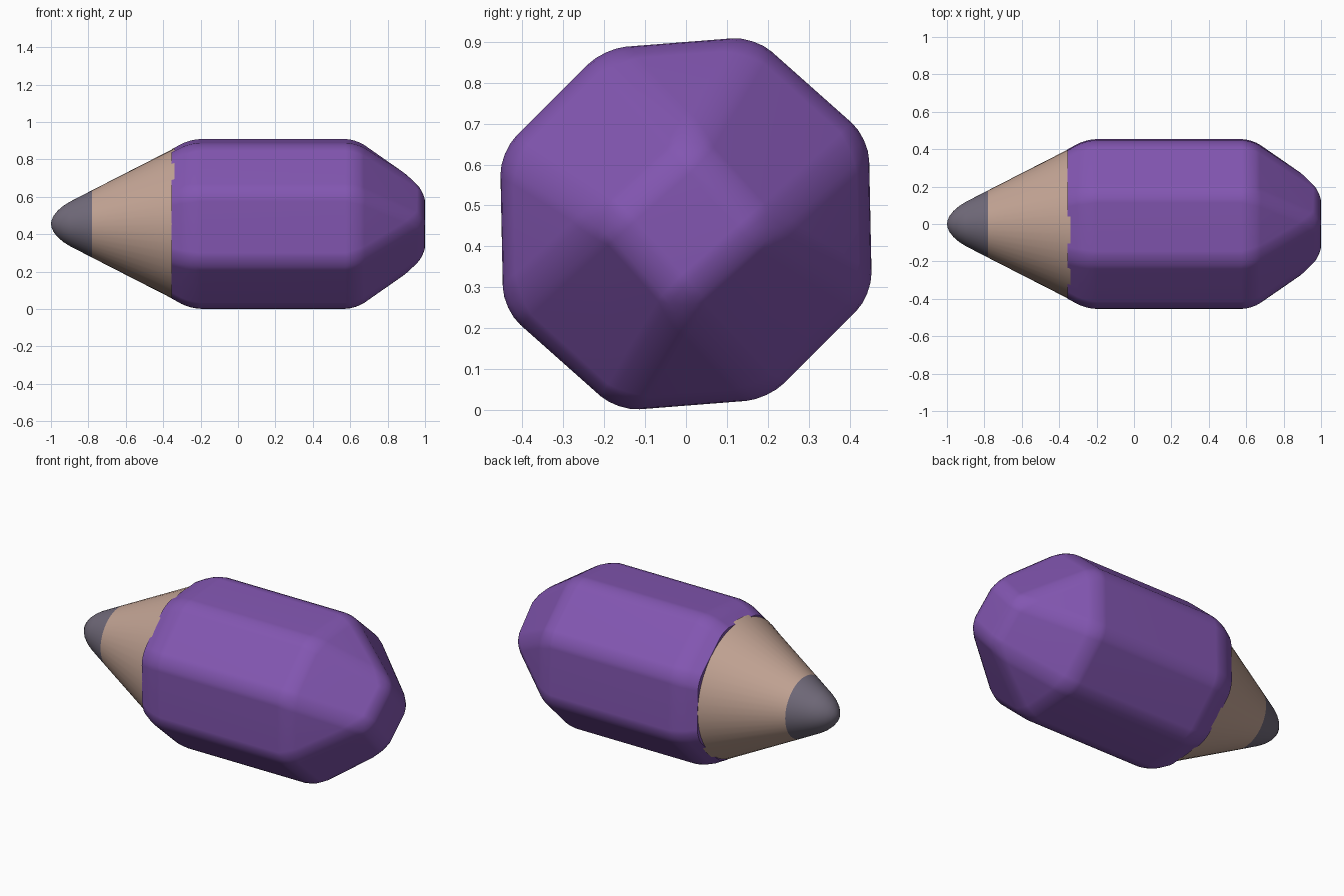
import bpy, bmesh, math

if "Cube" in bpy.data.objects:
    bpy.data.objects.remove(bpy.data.objects["Cube"])

CZ = 0.455  # height of the pencil axis


def material(name, rgb):
    m = bpy.data.materials.new(name)
    m.diffuse_color = (*rgb, 1)
    m.use_nodes = True
    m.node_tree.nodes["Principled BSDF"].inputs["Base Color"].default_value = m.diffuse_color
    return m


def add_object(name, bm, mat, angle):
    bmesh.ops.recalc_face_normals(bm, faces=bm.faces[:])
    me = bpy.data.meshes.new(name)
    bm.to_mesh(me)
    bm.free()
    me.materials.append(mat)
    ob = bpy.data.objects.new(name, me)
    bpy.context.collection.objects.link(ob)
    bpy.ops.object.select_all(action='DESELECT')
    ob.select_set(True)
    bpy.context.view_layer.objects.active = ob
    bpy.ops.object.shade_smooth_by_angle(angle=math.radians(angle))
    return ob


def revolve(name, profile, mat, segments=48):
    """Spin (x, radius) points around the pencil axis."""
    bm = bmesh.new()
    rings = []
    for x, r in profile:
        if r == 0:
            rings.append([bm.verts.new((x, 0, CZ))] * segments)
        else:
            rings.append([bm.verts.new((x, r * math.cos(a), CZ + r * math.sin(a)))
                          for a in (math.tau * i / segments for i in range(segments))])
    for a, b in zip(rings, rings[1:]):
        for i in range(segments):
            j = (i + 1) % segments
            quad = list(dict.fromkeys((a[i], a[j], b[j], b[i])))
            bm.faces.new(quad)
    return add_object(name, bm, mat, 40)


purple = material("purple paint", (0.225, 0.093, 0.44))
wood = material("bare wood", (0.55, 0.375, 0.30))
grey = material("grey lead", (0.165, 0.145, 0.195))

# Barrel: slightly skewed octagon, narrowed at the front, tapering to a square end
half = [(0.168, 0.458), (0.447, 0.21), (0.455, -0.175), (0.201, -0.429)]
octagon = half + [(-y, -z) for y, z in half]
square = [(0.2 * math.cos(a), 0.2 * math.sin(a))
          for a in (math.radians(-4 + 90 * i) for i in range(4))]
FRONT = -0.355
bm = bmesh.new()
for x, outline, s in ((FRONT, octagon, 0.88), (-0.255, octagon, 1),
                      (0.63, octagon, 1), (1.0, square, 1)):
    for y, z in outline:
        bm.verts.new((x, y * s, CZ + z * s))
bmesh.ops.convex_hull(bm, input=bm.verts[:])
bmesh.ops.dissolve_limit(bm, angle_limit=math.radians(11),
                         verts=bm.verts[:], edges=bm.edges[:])

# Soften every edge except the rim around the wood
soft = [e for e in bm.edges if max(v.co.x for v in e.verts) > FRONT + 0.01]
bmesh.ops.bevel(bm, geom=soft, offset=0.055, offset_type='OFFSET', segments=4,
                profile=0.5, affect='EDGES', clamp_overlap=True)
barrel = add_object("barrel", bm, purple, 30)
wn = barrel.modifiers.new("soft facets", 'WEIGHTED_NORMAL')
wn.keep_sharp = True

# Sharpened wood cone and rounded lead tip
revolve("wood_cone", [(-0.34, 0.405), (-0.78, 0.18)], wood)
revolve("lead_tip", [(-0.78, 0.18), (-0.90, 0.118), (-0.935, 0.096), (-0.965, 0.07),
                     (-0.987, 0.042), (-0.997, 0.018), (-1.0, 0)], grey)
